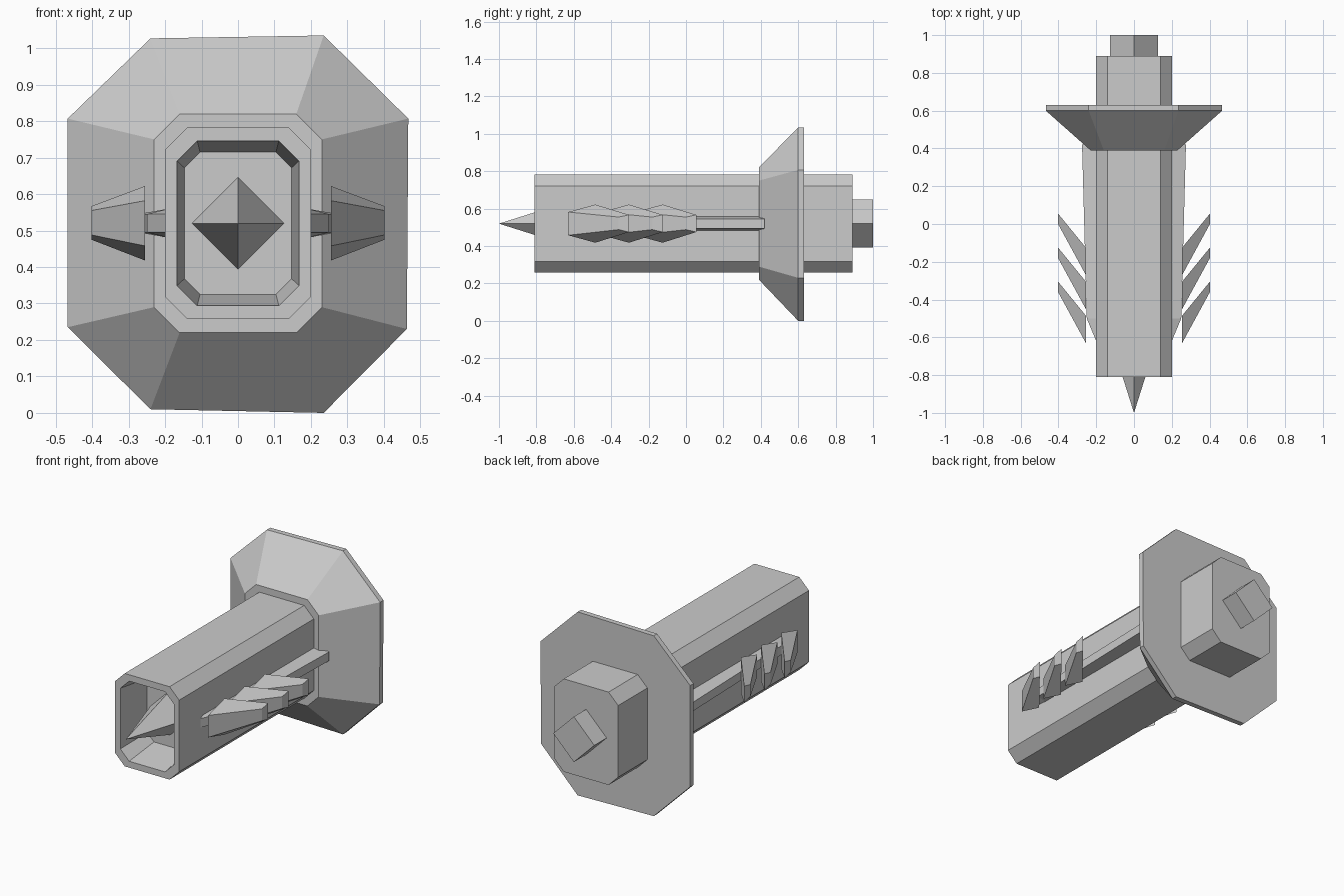
import bpy, bmesh

if "Cube" in bpy.data.objects:
    bpy.data.objects.remove(bpy.data.objects["Cube"])

ZC = 0.52  # height of the central axis


def loft(name, rings, cap_start=True, cap_end=True, mirror=False):
    """Skin a series of equal-sized rings; optionally add a mirrored copy across x."""
    bm = bmesh.new()
    for s in ((1, -1) if mirror else (1,)):
        loops = [[bm.verts.new((s * x, y, z)) for x, y, z in r] for r in rings]
        n = len(loops[0])
        for a, b in zip(loops, loops[1:]):
            for i in range(n):
                j = (i + 1) % n
                bm.faces.new((a[i], a[j], b[j], b[i]))
        if cap_start:
            bm.faces.new(loops[0][::-1])
        if cap_end:
            bm.faces.new(loops[-1])
    bmesh.ops.remove_doubles(bm, verts=bm.verts, dist=1e-5)
    bmesh.ops.recalc_face_normals(bm, faces=bm.faces)
    me = bpy.data.meshes.new(name)
    bm.to_mesh(me)
    bm.free()
    ob = bpy.data.objects.new(name, me)
    bpy.context.collection.objects.link(ob)
    return ob


def octagon(y, w, h, c):
    """Chamfered rectangle with half sizes w, h and corner cut c."""
    pts = [(w, h - c), (w - c, h), (c - w, h), (-w, h - c),
           (-w, c - h), (c - w, -h), (w - c, -h), (w, c - h)]
    return [(x, y, ZC + z) for x, z in pts]


def diamond(y, r):
    return [(r, y, ZC), (0, y, ZC + r), (-r, y, ZC), (0, y, ZC - r)]


# Barrel with recessed muzzle
loft("barrel", [octagon(-0.6, 0.147, 0.195, 0.043),
                octagon(-0.81, 0.167, 0.226, 0.055),
                octagon(-0.81, 0.20, 0.262, 0.06),
                octagon(0.89, 0.20, 0.262, 0.06)])

# Flared guard with a slightly uneven rim
rim = [(0.467, 0.807), (0.235, 1.035), (-0.24, 1.027), (-0.467, 0.807),
       (-0.467, 0.235), (-0.24, 0.01), (0.235, 0.0), (0.463, 0.23)]
loft("guard", [octagon(0.39, 0.23, 0.30, 0.07),
               [(x, 0.60, z) for x, z in rim],
               [(x, 0.63, z) for x, z in rim]])

# Central square rod: pyramid point in the muzzle, square stub at the back
bm_rod = loft("core_spike", [diamond(-1.0, 0.0001), diamond(-0.595, 0.128),
                             diamond(1.0, 0.128)])


# Side rails, tapering into the barrel towards the front
def rail_ring(y, x):
    return [(0.19, y, ZC + 0.04), (x, y, ZC + 0.025),
            (x, y, ZC - 0.025), (0.19, y, ZC - 0.04)]


loft("side_rails", [rail_ring(-0.62, 0.20), rail_ring(-0.5, 0.25),
                    rail_ring(0.42, 0.275)], mirror=True)

# Three swept-back fins on each side
for i, y in enumerate((-0.63, -0.45, -0.27)):
    root = [(0.255, y, ZC - 0.062), (0.255, y, ZC + 0.062),
            (0.255, y + 0.145, ZC + 0.102), (0.255, y + 0.145, ZC - 0.102)]
    tip = [(0.402, y + 0.27, ZC - 0.032), (0.402, y + 0.27, ZC + 0.035),
           (0.402, y + 0.325, ZC + 0.047), (0.402, y + 0.325, ZC - 0.045)]
    loft(f"fin_pair_{i + 1}", [root, tip], mirror=True)
